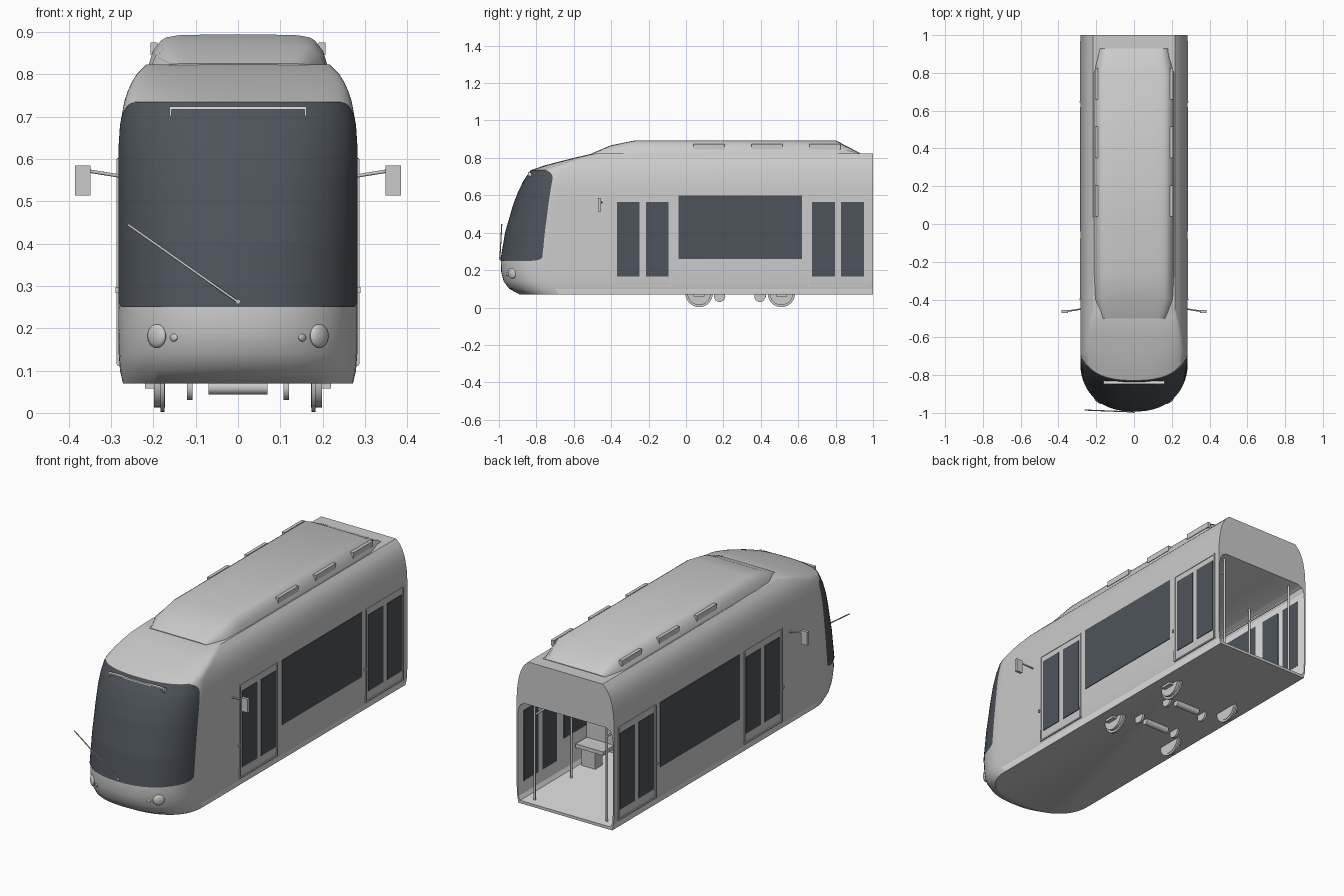
import bpy, bmesh
from math import sin, cos, pi, sqrt
from mathutils import Vector

cube = bpy.data.objects.get("Cube")
if cube:
    bpy.data.objects.remove(cube, do_unlink=True)


def material(name, r, g, b):
    m = bpy.data.materials.new(name)
    m.use_nodes = True
    m.diffuse_color = (r, g, b, 1)
    m.node_tree.nodes["Principled BSDF"].inputs["Base Color"].default_value = (r, g, b, 1)
    return m


GREY = material("body grey", 0.6, 0.6, 0.6)
GLASS = material("dark glass", 0.075, 0.088, 0.104)
PALE = material("pale interior", 0.78, 0.78, 0.78)


def finish(name, bm, mat, smooth=True):
    bmesh.ops.recalc_face_normals(bm, faces=bm.faces)
    mesh = bpy.data.meshes.new(name)
    bm.to_mesh(mesh)
    bm.free()
    mesh.materials.append(mat)
    ob = bpy.data.objects.new(name, mesh)
    bpy.context.collection.objects.link(ob)
    if smooth:
        shade(ob)
    return ob


def shade(ob):
    bpy.ops.object.select_all(action="DESELECT")
    bpy.context.view_layer.objects.active = ob
    ob.select_set(True)
    bpy.ops.object.shade_smooth_by_angle(angle=0.62)


def box(name, x, y, z, mat=GREY):
    bm = bmesh.new()
    bmesh.ops.create_cube(bm, size=1)
    for v in bm.verts:
        v.co = [r[0] + (r[1] - r[0]) * (c + 0.5) for r, c in zip((x, y, z), v.co)]
    return finish(name, bm, mat, False)


def rod(name, a, b, r, mat=GREY, sides=12, cut=None):
    a, b = Vector(a), Vector(b)
    bm = bmesh.new()
    bmesh.ops.create_cone(bm, cap_ends=True, segments=sides, radius1=r, radius2=r, depth=(b - a).length)
    turn = (b - a).to_track_quat("Z", "Y")
    for v in bm.verts:
        v.co = turn @ v.co + (a + b) / 2
    if cut:  # keep only the part hanging below the floor
        g = bm.verts[:] + bm.edges[:] + bm.faces[:]
        res = bmesh.ops.bisect_plane(bm, geom=g, plane_co=(0, 0, cut), plane_no=(0, 0, 1), clear_outer=True)
        rim = [e for e in res["geom_cut"] if isinstance(e, bmesh.types.BMEdge)]
        bmesh.ops.edgeloop_fill(bm, edges=rim)
    return finish(name, bm, mat)


def skin(bm, rings, closed):
    rings = [[bm.verts.new(p) for p in ring] for ring in rings]
    for lo, hi in zip(rings, rings[1:]):
        for i in range(len(lo) if closed else len(lo) - 1):
            j = (i + 1) % len(lo)
            bm.faces.new((lo[i], lo[j], hi[j], hi[i]))
    if closed:
        bm.faces.new(rings[0])
        bm.faces.new(rings[-1])


# Shell levels: height, half width, nose tip y, nose start y, squareness
LEVELS = [
    (.07, .272, -.89, -.68, 2.3), (.1, .279, -.945, -.7, 2.3),
    (.14, .282, -.975, -.71, 2.3), (.19, .283, -.988, -.715, 2.3),
    (.25, .283, -.99, -.715, 2.3), (.4, .283, -.965, -.702, 2.3),
    (.55, .283, -.922, -.689, 2.3), (.62, .283, -.895, -.683, 2.3),
    (.68, .279, -.866, -.677, 2.3), (.735, .269, -.828, -.665, 2.4),
    (.76, .261, -.755, -.62, 2.6), (.78, .252, -.68, -.57, 3),
    (.8, .24, -.6, -.52, 3.6), (.823, .217, -.5, -.45, 4.5)]


def level(z):
    for a, b in zip(LEVELS, LEVELS[1:]):
        if z <= b[0]:
            k = (z - a[0]) / (b[0] - a[0])
            return [p + (q - p) * k for p, q in zip(a, b)]
    return LEVELS[-1]


def nose(z, t, grow=1.0):
    _, w, tip, start, n = level(z)
    s, c = sin(t * pi / 2), max(cos(t * pi / 2), 0)
    x = w * abs(s) ** (2 / n) * (1 if s > 0 else -1)
    return (x * grow, start + (tip - start) * c ** (2 / n) * grow, z)


def nose_y(x, z):
    _, w, tip, start, n = level(z)
    return start + (tip - start) * (1 - (abs(x) / w) ** n) ** (1 / n)


# Body shell, hollowed from the open rear
bm = bmesh.new()
N = 40
skin(bm, [[(-l[1], 1, l[0])] + [nose(l[0], 2 * i / N - 1) for i in range(N + 1)] + [(l[1], 1, l[0])]
          for l in LEVELS], True)
body = finish("body_shell", bm, GREY, False)
half = [(.262, .085), (.272, .105), (.276, .16), (.276, .53), (.272, .565), (.26, .588), (.235, .6)]
outline = half + [(-x, z) for x, z in reversed(half)]
bm = bmesh.new()
skin(bm, [[(x, y, z) for x, z in outline] for y in (-.6, 1.1)], True)
cutter = finish("interior_cutter", bm, GREY, False)
mod = body.modifiers.new("hollow", "BOOLEAN")
mod.object, mod.operation, mod.solver = cutter, "DIFFERENCE", "EXACT"
shade(body)
bpy.ops.object.modifier_apply(modifier=mod.name)
bpy.data.objects.remove(cutter, do_unlink=True)
body.data.materials.clear()
body.data.materials.append(GREY)
body.data.materials.append(PALE)
for f in body.data.polygons:
    c = f.center
    f.material_index = int(abs(c.x) < .2765 and .08 < c.z < .605 and -.61 < c.y < .99)
shade(body)

# Windscreen wrapped round the nose, with rounded corners
bm = bmesh.new()
rows = []
for i in range(49):
    z = .4925 + .2425 * sin((i / 24 - 1) * pi / 2)
    top, low = max(0, 1 - (.735 - z) / .05), max(0, 1 - (z - .25) / .02)
    e = .9 - .25 * (1 - sqrt(1 - min(top, 1) ** 2)) - .12 * (1 - sqrt(1 - min(low, 1) ** 2))
    rows.append([nose(z, e * (2 * j / N - 1), 1.01) for j in range(N + 1)])
skin(bm, rows, False)
finish("windscreen", bm, GLASS)

# Roof equipment cover
bm = bmesh.new()
half = [(1, -.05), (.95, .45), (.86, .8), (.8, .91), (.67, .98), (.4, 1)]
section = half + [(-x, z) for x, z in reversed(half)]
skin(bm, [[(x * w, y, .823 + z * h) for x, z in section] for y, w, h in
          ((-.5, .165, .003), (-.4, .205, .045), (-.27, .212, .071), (.8, .212, .071), (.93, .18, .003))], True)
finish("roof_cover", bm, GREY)

# Parts on both sides
for s, side in ((-1, "right"), (1, "left")):
    def pane(name, y, z):
        box(f"{side}_{name}_outer", (s * .282, s * .286), y, z, GLASS)
        box(f"{side}_{name}_inner", (s * .275, s * .277), y, z, GLASS)

    pane("window", (-.04, .62), (.26, .6))
    for door, y in (("front_door", -.385), ("rear_door", .66)):
        for k, a in enumerate((.015, .17)):
            pane(f"{door}_glass_{k + 1}", (y + a, y + a + .122), (.165, .565))
        for k, a in enumerate((-.008, .3)):
            box(f"{side}_{door}_post_{k + 1}", (s * .28, s * .287), (y + a, y + a + .008), (.115, .6))
        for k, z in enumerate((.112, .595)):
            box(f"{side}_{door}_rail_{k + 1}", (s * .28, s * .286), (y - .008, y + .308), (z, z + .007))
        box(f"{side}_{door}_button", (s * .28, s * .289), (y - .018, y - .01), (.283, .297))
        for k, a in enumerate((-.01, .295)):
            rod(f"{side}_{door}_pole_{k + 1}", (s * .21, y + a, .08), (s * .21, y + a, .605), .006)
    rod(f"{side}_hand_rail", (s * .21, -.39, .53), (s * .21, .95, .53), .005)

    for k, y in enumerate((.04, .35, .66)):
        box(f"{side}_roof_vent_{k + 1}", (s * .19, s * .207), (y, y + .165), (.846, .875))

    # Mirrors
    rod(f"{side}_mirror_arm", (s * .28, -.45, .56), (s * .355, -.462, .572), .004)
    box(f"{side}_mirror", (s * .349, s * .385), (-.47, -.455), (.514, .585))

    # Lamps
    for name, x, z, r, h in (("headlight", .192, .182, .022, .028), ("marker_lamp", .152, .178, .009, .009)):
        bm = bmesh.new()
        bmesh.ops.create_uvsphere(bm, u_segments=20, v_segments=12, radius=1)
        for v in bm.verts:
            v.co = (s * x + v.co.x * r, nose_y(x, z) + v.co.y * r * .7 - s * v.co.x * -.7 * r, z + v.co.z * h)
        finish(f"{side}_{name}", bm, GREY)

    # Wheels and brakes
    for axle, y, brake in (("front", .07, .18), ("rear", .51, .395)):
        rod(f"{side}_{axle}_wheel", (s * .172, y, .075), (s * .198, y, .075), .062, GREY, 32, .0755)
        rod(f"{side}_{axle}_flange", (s * .174, y, .075), (s * .183, y, .075), .073, GREY, 32, .0755)
        box(f"{side}_{axle}_axle_box", (s * .195, s * .22), (y - .03, y + .03), (.058, .075))
        rod(f"{side}_{axle}_brake_disc", (s * .108, brake, .06), (s * .12, brake, .06), .03, GREY, 24, .0755)

    # Seats facing along the car
    for k, y in enumerate((.02, .22, .42)):
        box(f"{side}_seat_{k + 1}", (s * .11, s * .27), (y, y + .11), (.18, .2))
        box(f"{side}_seat_back_{k + 1}", (s * .11, s * .27), (y, y + .018), (.2, .34))
        box(f"{side}_seat_base_{k + 1}", (s * .17, s * .25), (y + .03, y + .09), (.084, .18))

# Motors between the axles
for name, y in (("front_motor", .17), ("rear_motor", .41)):
    rod(name, (-.1 + .03, y, .06), (.07, y, .06), .017, GREY, 20, .0755)

# Destination sign frame on the windscreen
box("sign_bar", (-.162, .162), (-.846, -.832), (.717, .724), PALE)
for s, side in ((-1, "right"), (1, "left")):
    box(f"sign_end_{side}", (s * .157, s * .162), (-.846, -.825), (.702, .72), PALE)

# Wiper
rod("wiper_arm", (0, -.995, .262), (-.26, -.985, .445), .003)
rod("wiper_pivot", (0, -.98, .263), (0, -1, .263), .006)
